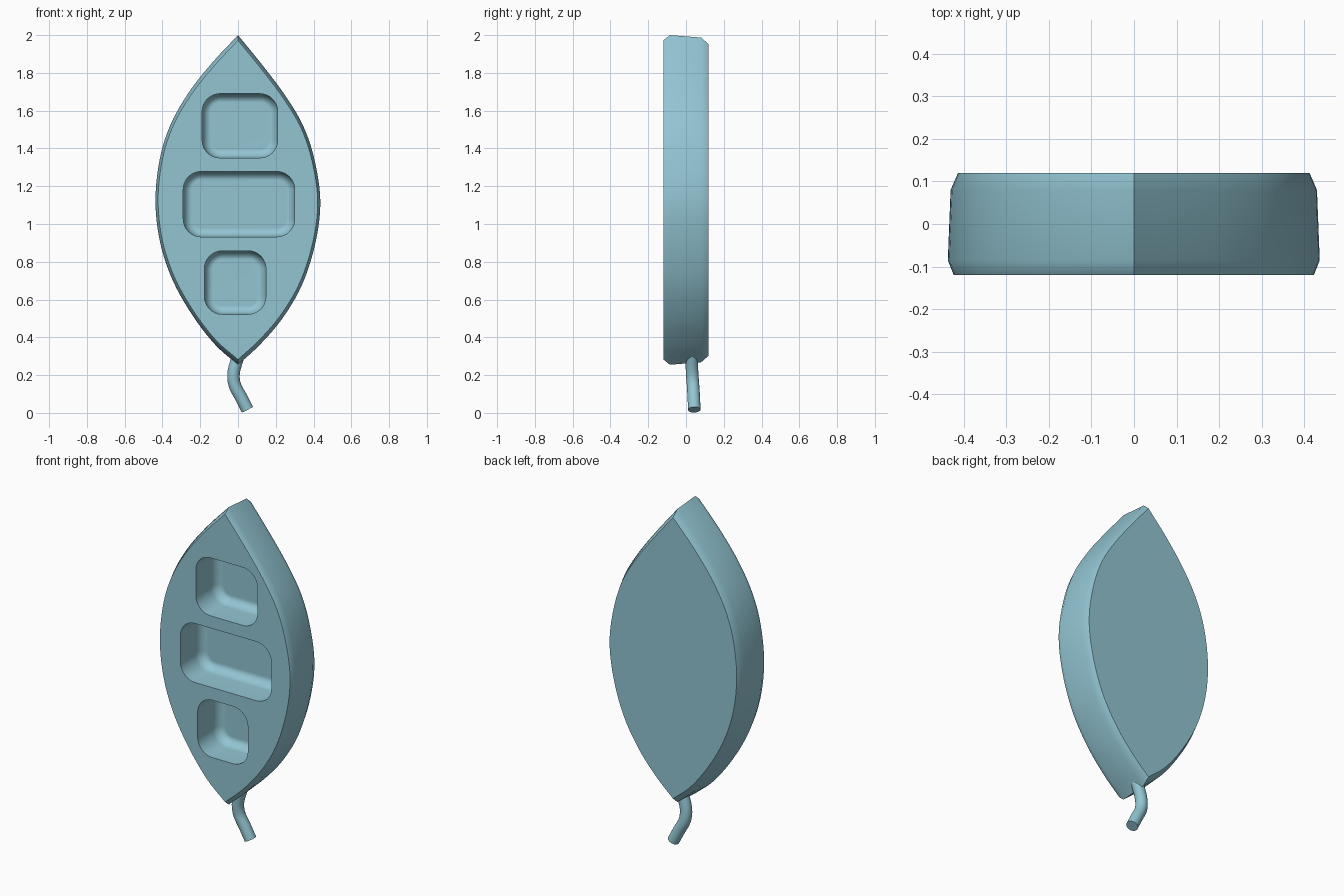
import bpy, bmesh, math
from mathutils import Vector

if "Cube" in bpy.data.objects:
    bpy.data.objects.remove(bpy.data.objects["Cube"])


def loft(name, rings):
    """Closed solid through matching rings of points, capped at both ends."""
    bm = bmesh.new()
    loops = [[bm.verts.new(p) for p in ring] for ring in rings]
    n = len(loops[0])
    for a, b in zip(loops, loops[1:]):
        for i in range(n):
            j = (i + 1) % n
            bm.faces.new((a[i], a[j], b[j], b[i]))
    bm.faces.new(loops[0])
    bm.faces.new(loops[-1])
    bmesh.ops.recalc_face_normals(bm, faces=bm.faces[:])
    mesh = bpy.data.meshes.new(name)
    bm.to_mesh(mesh)
    bm.free()
    ob = bpy.data.objects.new(name, mesh)
    bpy.context.collection.objects.link(ob)
    return ob


def smooth_path(pts, steps=5):
    """Catmull-Rom interpolation through the points."""
    v = [Vector(p) for p in pts]
    v = [2 * v[0] - v[1]] + v + [2 * v[-1] - v[-2]]
    out = []
    for a, b, c, d in zip(v, v[1:], v[2:], v[3:]):
        for k in range(steps):
            t = k / steps
            out.append(0.5 * (2 * b + (c - a) * t + (2 * a - 5 * b + 4 * c - d) * t * t
                              + (3 * b - a - 3 * c + d) * t ** 3))
    return out + [v[-2]]


def rounded_rect(cx, cz, hw, hh, r, y):
    pts = []
    for k, (sx, sz) in enumerate(((1, 1), (-1, 1), (-1, -1), (1, -1))):
        for i in range(9):
            a = math.pi / 2 * (k + i / 8)
            pts.append((cx + sx * (hw - r) + r * math.cos(a), y,
                        cz + sz * (hh - r) + r * math.sin(a)))
    return pts


def activate(ob):
    bpy.ops.object.select_all(action='DESELECT')
    ob.select_set(True)
    bpy.context.view_layer.objects.active = ob


# Leaf body: slightly tapering slab with chamfered rims
right = [(0, 2.0), (.13, 1.84), (.25, 1.68), (.345, 1.52), (.405, 1.34),
         (.436, 1.12), (.41, .9), (.34, .68), (.235, .5), (.115, .36), (0, .255)]
left = [(0, .255), (-.12, .36), (-.24, .515), (-.345, .7), (-.412, .9),
        (-.437, 1.12), (-.415, 1.34), (-.36, 1.52), (-.265, 1.69), (-.14, 1.85), (0, 2.0)]
outline = smooth_path(right)[:-1] + smooth_path(left)[:-1]
mid = 1.127
layers = [(-.12, .968), (-.085, 1.0), (.08, .985), (.12, .945)]
body = loft("leaf_body", [[(p.x * s, y, mid + (p.y - mid) * s) for p in outline]
                          for y, s in layers])

# Three rounded pockets cut into the front
for cx, cz, hw, hh in ((.01, 1.52, .2, .17), (.005, 1.105, .295, .173), (-.015, .69, .163, .168)):
    rings = [rounded_rect(cx, cz, hw - d, hh - d, .095 - d, y)
             for y, d in ((-.2, 0), (.02, 0), (.045, .007), (.065, .022), (.075, .045))]
    cutter = loft("pocket_cutter", rings)
    cutter.hide_render = True
    mod = body.modifiers.new("pocket", 'BOOLEAN')
    mod.operation = 'DIFFERENCE'
    mod.solver = 'EXACT'
    mod.object = cutter
    activate(body)
    bpy.ops.object.modifier_apply(modifier=mod.name)
    bpy.data.objects.remove(cutter, do_unlink=True)

activate(body)
bpy.ops.object.shade_smooth_by_angle(angle=math.radians(50))
weighted = body.modifiers.new("weighted_normals", 'WEIGHTED_NORMAL')
weighted.keep_sharp = True

# Bent stem below the leaf
path = smooth_path([(.005, .03, .31), (-.022, .032, .22), (-.018, .037, .15),
                    (.015, .041, .085), (.05, .044, .017)], 4)
rings = []
for i, p in enumerate(path):
    t = (path[min(i + 1, len(path) - 1)] - path[max(i - 1, 0)]).normalized()
    u = t.cross(Vector((0, 1, 0))).normalized()
    w = t.cross(u)
    rings.append([p + .033 * (u * math.cos(a) + w * math.sin(a))
                  for a in (2 * math.pi * k / 24 for k in range(24))])
stem = loft("stem", rings)
activate(stem)
bpy.ops.object.shade_smooth_by_angle(angle=math.radians(40))

# Pale blue finish
mat = bpy.data.materials.new("pale_blue")
mat.diffuse_color = (.29, .56, .65, 1)
mat.use_nodes = True
mat.node_tree.nodes["Principled BSDF"].inputs["Base Color"].default_value = mat.diffuse_color
for ob in (body, stem):
    ob.data.materials.clear()
    ob.data.materials.append(mat)
